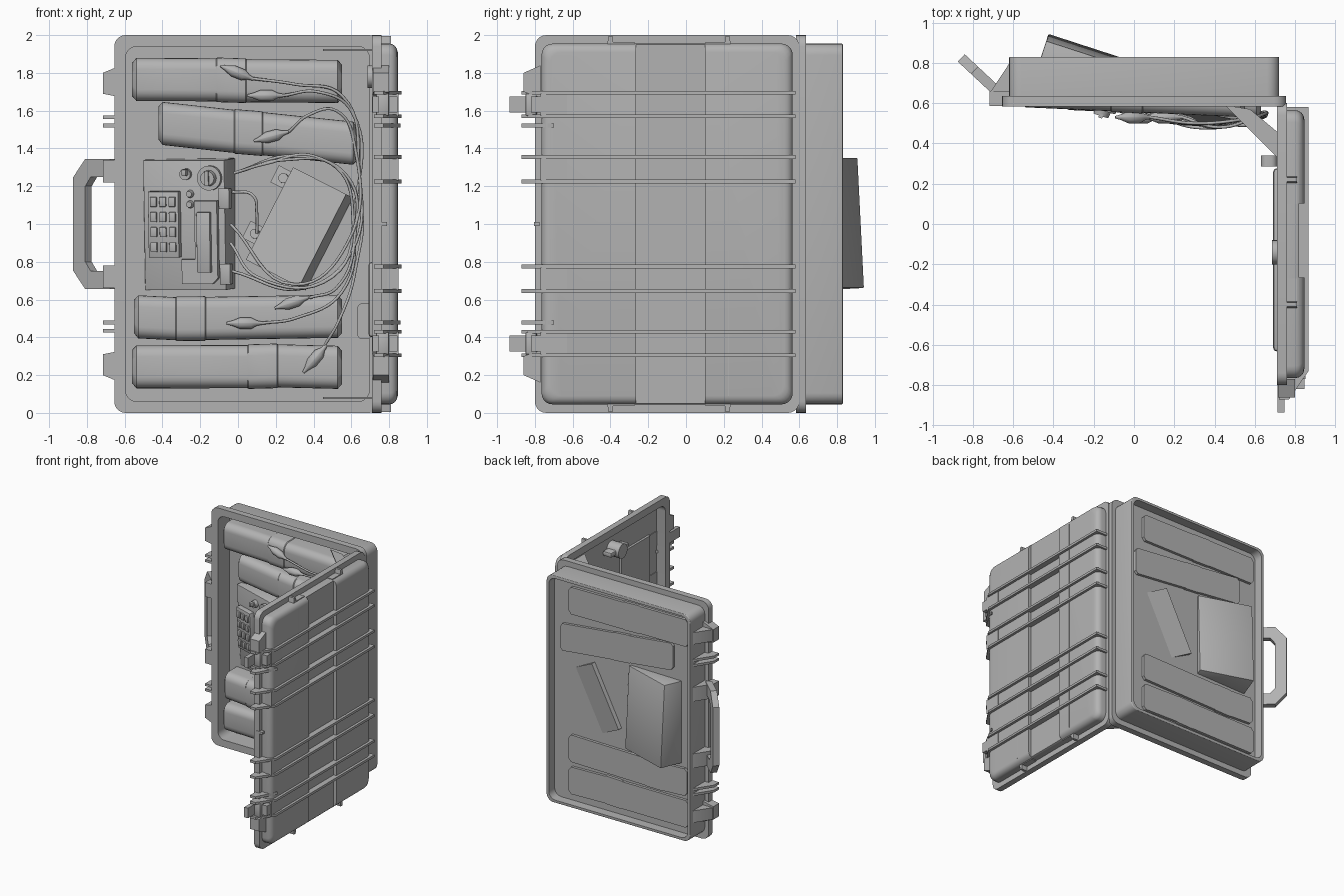
import bpy, bmesh, math
from mathutils import Matrix, Vector

if "Cube" in bpy.data.objects:
    bpy.data.objects.remove(bpy.data.objects["Cube"])

grey = bpy.data.materials.new("plain grey")
grey.use_nodes = True
grey.diffuse_color = (0.45, 0.45, 0.45, 1)
grey.node_tree.nodes["Principled BSDF"].inputs["Base Color"].default_value = grey.diffuse_color


def finish(name, bm, matrix=None):
    bmesh.ops.recalc_face_normals(bm, faces=bm.faces)
    mesh = bpy.data.meshes.new(name)
    bm.to_mesh(mesh)
    bm.free()
    mesh.materials.append(grey)
    obj = bpy.data.objects.new(name, mesh)
    bpy.context.collection.objects.link(obj)
    if matrix:
        obj.matrix_world = matrix
    return obj


def loft(name, rings, axis, matrix=None):
    """Closed solid through rings of (2D points, position along axis)."""
    bm = bmesh.new()
    order = {"x": lambda p, q, t: (t, p, q), "y": lambda p, q, t: (p, t, q), "z": lambda p, q, t: (p, q, t)}[axis]
    loops = [[bm.verts.new(order(p, q, t)) for p, q in pts] for pts, t in rings]
    for a, b in zip(loops, loops[1:]):
        for i in range(len(a)):
            j = (i + 1) % len(a)
            bm.faces.new((a[i], a[j], b[j], b[i]))
    bm.faces.new(loops[0])
    bm.faces.new(loops[-1])
    return finish(name, bm, matrix)


def prism(name, pts, axis, start, end, matrix=None):
    return loft(name, [(pts, start), (pts, end)], axis, matrix)


def rounded(p0, p1, q0, q1, r, n=5):
    pts = []
    corners = ((p1 - r, q1 - r), (p0 + r, q1 - r), (p0 + r, q0 + r), (p1 - r, q0 + r))
    for k, (cp, cq) in enumerate(corners):
        for i in range(n + 1):
            a = math.pi / 2 * (k + i / n)
            pts.append((cp + r * math.cos(a), cq + r * math.sin(a)))
    return pts


def box(name, centre, size, matrix=None, bevel=0):
    bm = bmesh.new()
    bmesh.ops.create_cube(bm, size=1, matrix=Matrix.Translation(centre) @ Matrix.Diagonal((*size, 1)))
    if bevel:
        bmesh.ops.bevel(bm, geom=bm.edges[:], offset=bevel, segments=2, affect="EDGES", profile=0.5)
    return finish(name, bm, matrix)


def disc(name, centre, radius, depth, axis="y", matrix=None, top=1):
    bm = bmesh.new()
    turn = Matrix.Rotation(math.pi / 2, 4, "X" if axis == "y" else "Y")
    bmesh.ops.create_cone(bm, cap_ends=True, segments=20, radius1=radius, radius2=radius * top,
                          depth=depth, matrix=Matrix.Translation(centre) @ turn)
    return finish(name, bm, matrix)


def flip(z):
    return 2 - z


def tray(name, axis, p0, p1, front, step, floor, back, soft, recess=None):
    """Hollow rounded shell with a flange round its open side."""
    def ring(inset_p, inset_q, r=0.06):
        return rounded(p0 + inset_p, p1 - inset_p, inset_q, 2 - inset_q, r)
    rings = [(ring(0.06, 0.06), floor), (ring(0.06, 0.06), front),
             (ring(0, 0), front), (ring(0, 0), step), (ring(0.035, 0.045), step)]
    for i in range(5):
        a = math.pi / 2 * i / 4
        inset = soft * (1 - math.cos(a))
        rings.append((ring(0.035 + inset, 0.045 + inset), back - soft * (1 - math.sin(a))))
    if recess:
        rings += [(ring(0.058, 0.068), back), (ring(0.058, 0.068), recess)]
    return loft(name, rings, axis)


# Case halves: the base is a frame round a thin panel
tray("case_base", "y", -0.655, 0.755, 0.582, 0.635, 0.74, 0.83, 0.006, recess=0.752)
lid = tray("case_lid", "x", -0.8, 0.6, 0.71, 0.76, 0.795, 0.845, 0.045)

# Sunken middle band of the lid
cutter = box("band_cutter", (0.87, -0.082, 1), (0.1, 0.366, 3))
cutter.hide_render = True
cut = lid.modifiers.new("sunken band", "BOOLEAN")
cut.operation = "DIFFERENCE"
cut.object = cutter
bpy.context.view_layer.objects.active = lid
bpy.ops.object.modifier_apply(modifier=cut.name)
bpy.data.objects.remove(cutter)

# Long ribs wrapping the lid
rib = [(0.72, -0.87), (0.77, -0.87), (0.866, -0.73), (0.866, 0.58), (0.76, 0.58),
       (0.76, 0.56), (0.81, 0.53), (0.81, -0.73), (0.72, -0.79)]
short_rib = [(0.72, -0.87), (0.77, -0.87), (0.86, -0.7), (0.83, -0.7), (0.72, -0.79)]
base_rib = [(-0.716, 0.585), (-0.716, 0.65), (-0.617, 0.8), (-0.617, 0.585)]


def slab(name, pts, z, thick=0.02):
    return prism(name, pts, "z", z - thick / 2, z + thick / 2)


for mirror in (lambda z: z, flip):
    for z in (0.305, 0.43, 0.645, 0.775):
        slab("lid_rib", rib, mirror(z))
    slab("lid_short_rib", short_rib, mirror(0.478))
    for z in (0.435, 0.478):
        slab("base_rib", base_rib, mirror(z))
    for z in (0.368, 0.71):
        box("lid_rib_pad", (0.82, -0.7, mirror(z)), (0.06, 0.14, 0.12))
    # Corner blocks beside the latches
    prism("base_block", [(-0.716, mirror(0.2)), (-0.716, mirror(0.31)), (-0.62, mirror(0.33)),
                         (-0.62, mirror(0.16))], "y", 0.585, 0.66)
    prism("base_block_brace", base_rib, "z", mirror(0.2), mirror(0.3))
    prism("lid_block", [(-0.86, mirror(0.2)), (-0.86, mirror(0.3)), (-0.77, mirror(0.33)),
                        (-0.77, mirror(0.16))], "x", 0.715, 0.8)
    # Latches
    box("latch_hook", (0.73, -0.86, mirror(0.368)), (0.035, 0.15, 0.085))
    box("latch_plate", (0.765, -0.82, mirror(0.368)), (0.07, 0.06, 0.12), bevel=0.01)
    box("latch_cover", (0.81, -0.78, mirror(0.368)), (0.07, 0.08, 0.085))
    # Folding stays between base and lid
    slab("lid_stay", [(0.45, 0.59), (0.575, 0.57), (0.72, 0.45), (0.72, 0.32)], mirror(0.078), 0.01)
    # Handle brackets
    prism("handle_bracket", base_rib, "z", mirror(0.66), mirror(0.78))
    # Edge fins and raised bands on the lid ends
    for y, mid in ((-0.4, -0.335), (0.22, 0.165)):
        prism("lid_fin", [(y - 0.018, mirror(0.055)), (y + 0.018, mirror(0.055)),
                          (y + 0.01, mirror(0.005)), (y - 0.01, mirror(0.005))], "x", 0.75, 0.81)
        box("lid_end_band", (0.785, mid, mirror(0.05)), (0.05, 0.13, 0.02))

for y in (-0.4, 0.225):
    box("lid_fine_seam", (0.843, y, 1), (0.008, 0.004, 1.82))
box("lid_centre_tab", (0.76, -0.79, 1), (0.06, 0.03, 0.02))

# Carrying handle, swung back
grip = [(0, 0.345), (0.18, 0.345), (0.27, 0.245), (0.27, -0.245), (0.18, -0.345), (0, -0.345),
        (0, -0.25), (0.14, -0.25), (0.18, -0.2), (0.18, 0.2), (0.14, 0.25), (0, 0.25)]
swing = Matrix.Translation((-0.66, 0.64, 1)) @ Matrix.Rotation(math.radians(-43), 4, "Z")
prism("handle", [(-p, q) for p, q in grip], "y", -0.025, 0.025, swing)


# Wrapped rolls with flat backs lying in the base, each with a paper band
def roll(x0, x1, z0, z1, band, bow):
    rings = []
    back, r = 0.775, 0.06
    for t, grow in ((0, -0.025), (0.02, 0), (band, 0), (band + 0.005, 0.004), (band + 0.14, 0.004),
                    (band + 0.145, 0), (0.98, 0), (1, -0.025)):
        z = z0 + (z1 - z0) * t + bow * math.sin(t * math.pi * 2)
        half = 0.114 + grow
        outline = rounded(0.58 - 0.05 * t - grow, back + r, z - half, z + half, r)
        rings.append(([(min(p, back), q) for p, q in outline], x0 + (x1 - x0) * t))
    loft("wrapped_roll", rings, "x")


roll(-0.56, 0.55, 1.765, 1.755, 0.4, 0.004)
roll(-0.42, 0.63, 1.535, 1.425, 0.38, -0.004)
roll(-0.55, 0.55, 0.51, 0.51, 0.2, -0.012)
roll(-0.56, 0.55, 0.245, 0.24, 0.55, -0.008)

# Control box, tilted so that its far corner sticks out at the back
tilt = (Matrix.Translation((-0.249, 0.752, 1)) @ Matrix.Rotation(math.radians(-18), 4, "Z")
        @ Matrix.Rotation(math.radians(3), 4, "X"))
box("control_box", (0, 0, 0), (0.452, 0.22, 0.69), tilt, 0.006)
box("keypad", (-0.105, -0.125, 0.005), (0.17, 0.05, 0.35), tilt, 0.005)
for col in range(3):
    for row in range(4):
        box("key", (-0.157 + col * 0.052, -0.153, -0.115 + row * 0.08), (0.036, 0.02, 0.052), tilt, 0.004)
prism("display_housing", [(-0.01, -0.31), (0.16, -0.31), (0.19, -0.28), (0.19, 0.13), (0.065, 0.13),
                          (0.065, -0.18), (-0.01, -0.18)], "y", -0.14, -0.1, tilt)
box("display_bar", (0.12, -0.145, -0.09), (0.075, 0.04, 0.32), tilt, 0.004)
disc("dial_ring", (0.147, -0.12, 0.25), 0.066, 0.03, matrix=tilt)
disc("dial", (0.147, -0.14, 0.25), 0.045, 0.05, matrix=tilt, top=0.85)
box("dial_grip", (0.147, -0.165, 0.25), (0.02, 0.02, 0.08), tilt)
disc("switch_base", (0.015, -0.12, 0.27), 0.03, 0.04, matrix=tilt)
box("switch_lever", (0.02, -0.15, 0.28), (0.025, 0.05, 0.035), tilt, 0.005)
for z in (0.165, 0.11):
    disc("indicator", (0.034, -0.12, z), 0.022, 0.03, matrix=tilt, top=0.7)
for z in (-0.26, 0.14):
    box("terminal", (0.225, -0.1, z), (0.06, 0.05, 0.11), tilt, 0.005)

# Battery block with its two terminal tabs, one long edge breaking through the panel
lean = Matrix.Translation((0.325, 0.645, 0.975)) @ Matrix.Rotation(math.radians(27), 4, "Y") \
    @ Matrix.Rotation(math.radians(-10), 4, "Z")
box("battery", (0, 0, 0), (0.32, 0.23, 0.55), lean)
for x, z in ((-0.19, 0.2), (-0.19, -0.13)):
    box("battery_tab", (x, -0.03, z), (0.11, 0.03, 0.1), lean)
    disc("battery_nut", (x, -0.05, z), 0.026, 0.03, matrix=lean)

# Plug capsules on the rolls, with the wires leading from them
capsules = [(0, 1.8, 22), (0.15, 1.68, 0), (0.18, 1.465, -15), (0.29, 0.585, -18), (0.04, 0.475, 0), (0.41, 0.29, -50)]
for x, z, angle in capsules:
    turn = Matrix.Translation((x, 0.53, z)) @ Matrix.Rotation(math.radians(angle), 4, "Y")
    shape = [(0.006, -0.1), (0.014, -0.07), (0.03, -0.03), (0.03, 0.03), (0.014, 0.06), (0.008, 0.09)]
    loft("plug_capsule", [(rounded(-r, r, -r, r, r * 0.98, 3), t) for r, t in shape], "x", turn)


def wire(points):
    curve = bpy.data.curves.new("wire", "CURVE")
    curve.dimensions = "3D"
    curve.bevel_depth = 0.008
    curve.bevel_resolution = 2
    curve.resolution_u = 8
    spline = curve.splines.new("BEZIER")
    spline.bezier_points.add(len(points) - 1)
    for bp, co in zip(spline.bezier_points, points):
        bp.co = co
        bp.handle_left_type = bp.handle_right_type = "AUTO"
    curve.materials.append(grey)
    bpy.context.collection.objects.link(bpy.data.objects.new("wire", curve))


top_end, low_end = Vector((-0.02, 0.6, 1.27)), Vector((-0.03, 0.6, 0.75))
wire([(0.08, 0.53, 1.77), (0.3, 0.5, 1.74), (0.55, 0.52, 1.68), (0.64, 0.55, 1.3), (0.6, 0.52, 0.85), (0.35, 0.5, 0.66), low_end])
wire([(0.24, 0.53, 1.68), (0.42, 0.48, 1.7), (0.6, 0.53, 1.6), (0.62, 0.55, 1.1), (0.5, 0.5, 0.72), (0.1, 0.52, 0.72), (-0.04, 0.6, 0.9)])
wire([(0.27, 0.53, 1.49), (0.38, 0.48, 1.58), (0.52, 0.5, 1.6), (0.62, 0.54, 1.4), (0.58, 0.52, 0.9), (0.3, 0.5, 0.68), (-0.04, 0.6, 1.0)])
wire([(0.38, 0.53, 0.61), (0.52, 0.49, 0.66), (0.62, 0.53, 0.95), (0.58, 0.53, 1.25), (0.3, 0.5, 1.36), top_end])
wire([(0.13, 0.53, 0.475), (0.3, 0.48, 0.5), (0.55, 0.5, 0.64), (0.61, 0.54, 1.0), (0.52, 0.52, 1.3), (0.25, 0.5, 1.34), top_end])
wire([(0.46, 0.53, 0.36), (0.53, 0.49, 0.48), (0.62, 0.53, 0.75), (0.63, 0.55, 1.15), (0.4, 0.5, 1.36), (0.15, 0.52, 1.32), top_end])
wire([(-0.03, 0.6, 1.17), (0.08, 0.55, 1.15), (0.1, 0.57, 1.05), (0.1, 0.6, 0.95)])

# Things fixed inside the lid
box("document_folder", (0.79, -0.44, 1.25), (0.03, 0.38, 0.9))
box("lid_pouch", (0.745, -0.178, 0.6), (0.11, 0.91, 0.4), bevel=0.02)
disc("round_fitting", (0.745, -0.14, 1.78), 0.06, 0.12, "x")
box("round_fitting_clip", (0.75, -0.14, 1.78), (0.08, 0.24, 0.04), bevel=0.01)
prism("pouch_flap", rounded(0.63, 0.71, 0.39, 0.58, 0.03), "y", 0.285, 0.34)

# Smooth the curved parts, keep the edges crisp
meshes = [o for o in bpy.context.scene.objects if o.type == "MESH"]
bpy.ops.object.select_all(action="DESELECT")
for o in meshes:
    o.select_set(True)
bpy.context.view_layer.objects.active = meshes[0]
bpy.ops.object.shade_smooth_by_angle(angle=math.radians(35))
